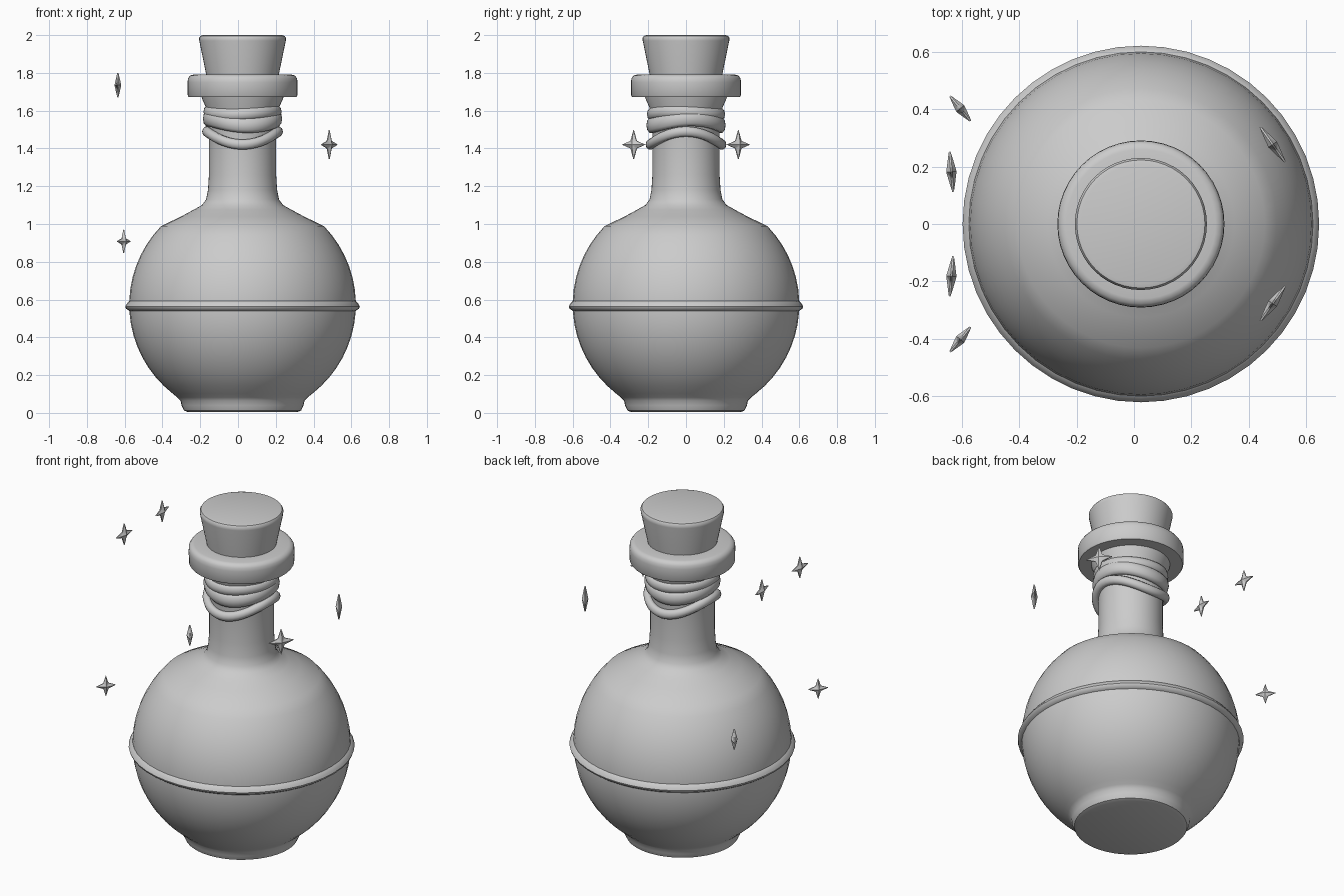
import bpy, bmesh, math
from mathutils import Vector

if "Cube" in bpy.data.objects:
    bpy.data.objects.remove(bpy.data.objects["Cube"])

CX = 0.024  # bottle axis


def finish(name, bm, angle=40):
    bmesh.ops.recalc_face_normals(bm, faces=bm.faces[:])
    me = bpy.data.meshes.new(name)
    bm.to_mesh(me)
    bm.free()
    ob = bpy.data.objects.new(name, me)
    bpy.context.collection.objects.link(ob)
    bpy.ops.object.select_all(action='DESELECT')
    ob.select_set(True)
    bpy.context.view_layer.objects.active = ob
    bpy.ops.object.shade_smooth_by_angle(angle=math.radians(angle))
    return ob


def bridge_rings(bm, rings, closed=False):
    n = len(rings[0])
    pairs = list(zip(rings, rings[1:])) + ([(rings[-1], rings[0])] if closed else [])
    for a, b in pairs:
        for i in range(n):
            j = (i + 1) % n
            bm.faces.new((a[i], a[j], b[j], b[i]))


def lathe(name, profile, n=48, angle=40):
    bm = bmesh.new()
    rings = [[bm.verts.new((CX + r * math.cos(2 * math.pi * i / n),
                            r * math.sin(2 * math.pi * i / n), z))
              for i in range(n)] for r, z in profile]
    bridge_rings(bm, rings)
    bm.faces.new(rings[0])
    bm.faces.new(rings[-1])
    return finish(name, bm, angle)


# Bottle: foot, round belly, shoulder, neck and flare under the lip
belly = [(0.60 * math.cos(math.radians(a)), 0.573 + 0.598 * math.sin(math.radians(a)))
         for a in range(-52, 50, 6)]
lathe("bottle",
      [(0.29, 0.005), (0.31, 0.012), (0.323, 0.04), (0.328, 0.065), (0.345, 0.082)]
      + belly
      + [(0.325, 1.04), (0.26, 1.075), (0.215, 1.1), (0.193, 1.13), (0.183, 1.18),
         (0.178, 1.26), (0.178, 1.55), (0.195, 1.62), (0.215, 1.665), (0.22, 1.69)])

# Raised seam round the belly
lathe("belly_ring", [(0.59, 0.535), (0.604, 0.543), (0.617, 0.552), (0.621, 0.563),
                     (0.615, 0.575), (0.603, 0.59), (0.585, 0.6)])

# Rounded lip
lathe("lip", [(0.20, 1.672), (0.285, 1.672), (0.29, 1.68), (0.291, 1.75), (0.289, 1.77),
              (0.278, 1.786), (0.26, 1.791), (0.18, 1.791)])

# Tapered cork
lathe("cork", [(0.185, 1.74), (0.192, 1.79), (0.229, 1.97), (0.23, 1.985),
               (0.223, 1.996), (0.208, 2.0)])


# Cord wraps: wavy loops, low at front and back
def wrap(name, z, half_h, amp, radius, thick, phase=0.0, n=48, m=10):
    bm = bmesh.new()
    rings = []
    for i in range(n):
        t = 2 * math.pi * i / n
        zc = z + amp * math.cos(2 * t + phase)
        ring = []
        for k in range(m):
            s = 2 * math.pi * k / m
            r = radius + thick * math.cos(s)
            ring.append(bm.verts.new((CX + r * math.cos(t), r * math.sin(t),
                                      zc + half_h * math.sin(s))))
        rings.append(ring)
    bridge_rings(bm, rings, closed=True)
    finish(name, bm, 60)


wrap("upper_wrap", 1.588, 0.032, 0.008, 0.185, 0.022, 0.6)
wrap("middle_wrap", 1.54, 0.042, 0.018, 0.185, 0.025, -0.3)
wrap("lower_wrap", 1.455, 0.028, 0.034, 0.19, 0.024)


# Floating four-pointed sparkles, mirrored front to back
def sparkle(name, pos, across, half_w, half_h, thick):
    bm = bmesh.new()
    u = Vector((across[0], across[1], 0)).normalized()
    nrm = Vector((u.y, -u.x, 0))
    p = Vector(pos)
    rim = []
    for i in range(24):
        t = 2 * math.pi * i / 24
        d = abs(math.sin(2 * t))
        f = 1 - 0.62 * d ** 0.6
        rim.append((u * math.cos(t) * half_w + Vector((0, 0, math.sin(t) * half_h))) * f)

    def ring(scale, off):
        return [bm.verts.new(p + v * scale + nrm * off) for v in rim]

    rings = [ring(0.5, -thick * 0.6), ring(1, -0.003), ring(1, 0.003), ring(0.5, thick * 0.6)]
    bridge_rings(bm, rings)
    for r, off in ((rings[0], -thick), (rings[-1], thick)):
        c = bm.verts.new(p + nrm * off)
        for i in range(24):
            bm.faces.new((r[i], r[(i + 1) % 24], c))
    finish(name, bm, 50)


sparkles = [("right_sparkle", (0.483, 0.277, 1.42), (0.085, -0.12), 0.074, 0.077),
            ("high_left_sparkle", (-0.636, 0.182, 1.735), (0.012, -0.14), 0.07, 0.065),
            ("low_left_sparkle", (-0.605, 0.402, 0.908), (0.07, -0.085), 0.056, 0.062)]
for name, (x, y, z), (ux, uy), w, h in sparkles:
    for side, s in (("back", 1), ("front", -1)):
        sparkle(f"{name}_{side}", (x, y * s, z), (ux, uy * s), w, h, 0.018)
